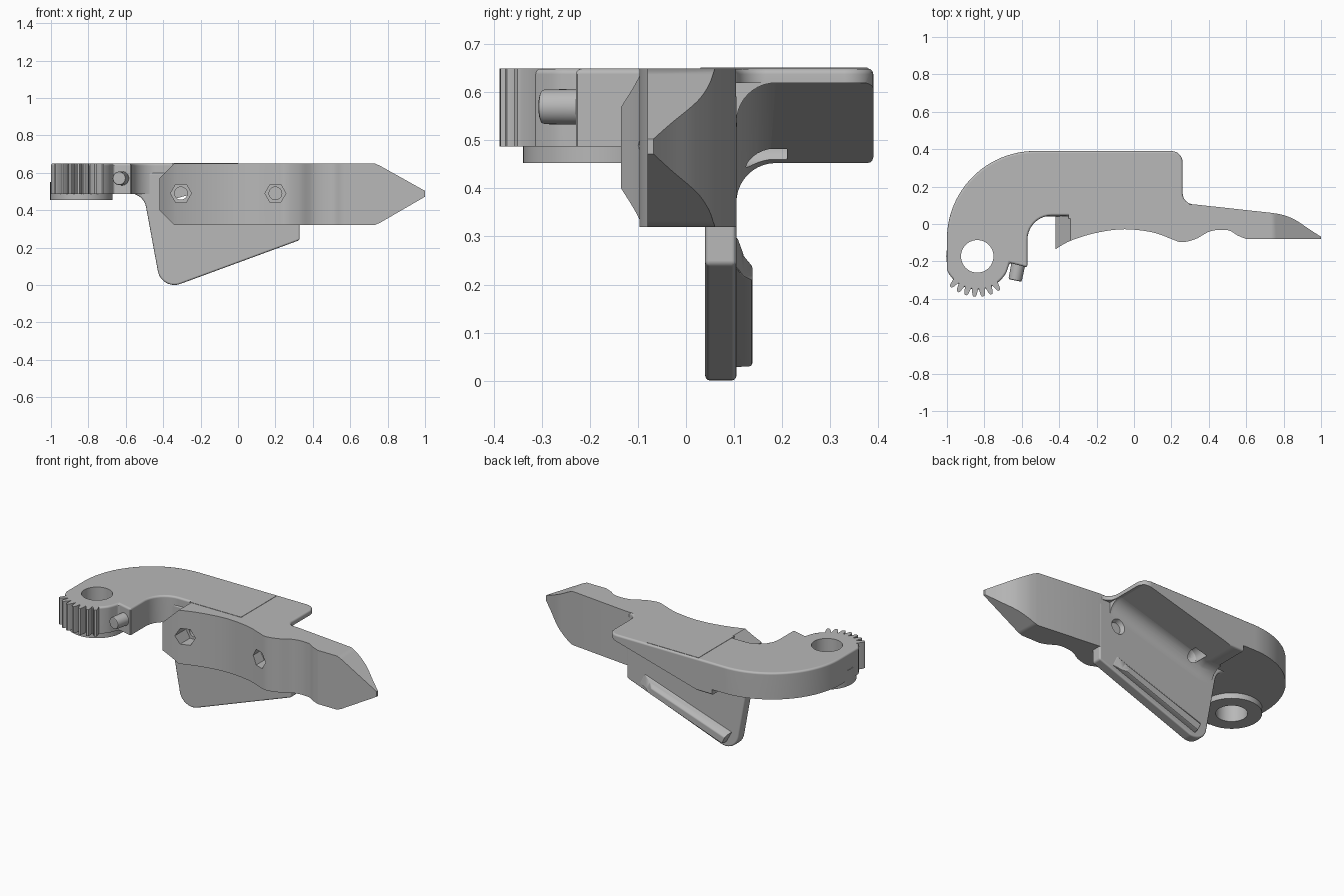
import bpy, bmesh
from math import sin, cos, pi, radians
from mathutils import Vector, Matrix

if "Cube" in bpy.data.objects:
    bpy.data.objects.remove(bpy.data.objects["Cube"])

GREY = bpy.data.materials.new("plain grey")
GREY.use_nodes = True
GREY.diffuse_color = (0.48, 0.48, 0.48, 1)
GREY.node_tree.nodes["Principled BSDF"].inputs["Base Color"].default_value = (0.48, 0.48, 0.48, 1)


def finish(name, bm):
    bmesh.ops.recalc_face_normals(bm, faces=bm.faces)
    mesh = bpy.data.meshes.new(name)
    bm.to_mesh(mesh)
    bm.free()
    mesh.materials.append(GREY)
    ob = bpy.data.objects.new(name, mesh)
    bpy.context.collection.objects.link(ob)
    return ob


def loft(name, rings):
    """Closed solid through matching rings of points."""
    bm = bmesh.new()
    loops = [[bm.verts.new(p) for p in ring] for ring in rings]
    n = len(loops[0])
    for a, b in zip(loops, loops[1:]):
        for i in range(n):
            j = (i + 1) % n
            bm.faces.new((a[i], a[j], b[j], b[i]))
    bm.faces.new(loops[0])
    bm.faces.new(loops[-1])
    return finish(name, bm)


def prism_z(name, pts, z0, z1):
    return loft(name, [[(x, y, z) for x, y in pts] for z in (z0, z1)])


def prism_y(name, pts, y0, y1):
    return loft(name, [[(x, y, z) for x, z in pts] for y in (y0, y1)])


def box_pts(x0, x1, y0, y1):
    return [(x0, y0), (x1, y0), (x1, y1), (x0, y1)]


def arc(cx, cy, r, a0, a1, n):
    steps = [radians(a0 + (a1 - a0) * i / n) for i in range(n + 1)]
    return [(cx + r * cos(a), cy + r * sin(a)) for a in steps]


def smooth(pts, n=6):
    """Rounded path through points."""
    p = [Vector(q) for q in [pts[0]] + pts + [pts[-1]]]
    out = []
    for a, b, c, d in zip(p, p[1:], p[2:], p[3:]):
        for i in range(n):
            t = i / n
            out.append(tuple(0.5 * (2 * b + (c - a) * t + (2 * a - 5 * b + 4 * c - d) * t * t
                                    + (3 * b - a - 3 * c + d) * t ** 3)))
    return out + [pts[-1]]


def rod(name, start, end, r0, r1, sides=32, spin=0.0):
    a, b = Vector(start), Vector(end)
    bm = bmesh.new()
    turn = (b - a).to_track_quat('Z', 'Y').to_matrix().to_4x4()
    place = Matrix.Translation((a + b) / 2) @ turn @ Matrix.Rotation(spin, 4, 'Z')
    bmesh.ops.create_cone(bm, cap_ends=True, segments=sides, radius1=r0, radius2=r1,
                          depth=(b - a).length, matrix=place)
    return finish(name, bm)


def apply(ob, mod):
    bpy.context.view_layer.objects.active = ob
    bpy.ops.object.modifier_apply(modifier=mod.name)


def boolean(ob, cutter, kind='DIFFERENCE'):
    mod = ob.modifiers.new("cut", 'BOOLEAN')
    mod.operation, mod.solver, mod.object = kind, 'EXACT', cutter
    apply(ob, mod)


def bevel(ob, width, segments=3, angle=50):
    mod = ob.modifiers.new("round", 'BEVEL')
    mod.width, mod.segments = width, segments
    mod.limit_method, mod.angle_limit = 'ANGLE', radians(angle)
    apply(ob, mod)


def shade(ob):
    """Smooth curved walls while keeping large faces flat."""
    bpy.ops.object.select_all(action='DESELECT')
    ob.select_set(True)
    bpy.context.view_layer.objects.active = ob
    bpy.ops.object.shade_smooth_by_angle(angle=radians(32))
    mod = ob.modifiers.new("flat_faces", 'WEIGHTED_NORMAL')
    mod.keep_sharp, mod.weight = True, 100


cutters = []
TOP = 0.65

# Pointed front jaw: wavy plan outline trimmed by its pointed front outline
wave = smooth([(-0.42, -0.135), (-0.34, -0.09), (-0.2, -0.047), (-0.05, -0.028), (0.1, -0.045),
               (0.2, -0.08), (0.255, -0.097), (0.33, -0.08), (0.41, -0.038), (0.5, -0.033),
               (0.555, -0.062), (0.6, -0.08)])
back = smooth([(1, -0.068), (0.94, -0.03), (0.88, 0.011), (0.84, 0.033), (0.79, 0.05), (0.74, 0.059)], 4)
jaw = prism_z("front_jaw", wave + [(1, -0.08)] + back
              + [(0.33, 0.104), (-0.335, 0.104), (-0.335, 0.042), (-0.42, 0.042)], 0.32, TOP)
side = [(-0.42, 0.4), (-0.34, 0.32), (0.73, 0.32), (0.76, 0.333), (1, 0.472),
        (1, 0.503), (0.76, 0.637), (0.73, TOP), (-0.34, TOP), (-0.42, 0.57)]
trim = prism_y("jaw_trim", side, -0.4, 0.4)
boolean(jaw, trim, 'INTERSECT')
cutters.append(trim)

# Hooked arm running into the top shelf
GX, GY = -0.838, -0.173
outline = (arc(-0.53, -0.08, 0.47, 180, 90, 24) + arc(0.2, 0.33, 0.06, 90, 0, 6)
           + arc(0.32, 0.165, 0.06, 180, 270, 6) + [(0.32, 0.02), (-0.33, 0.02), (-0.335, 0.045)]
           + arc(-0.44, -0.085, 0.13, 90, 180, 10)
           + [(-0.57, -0.232), (-0.665, -0.208)] + arc(GX, GY, 0.178, -22, -156, 20)[1:])
arm = prism_z("hooked_arm", outline, 0.453, TOP)
bevel(arm, 0.012)
# sloping underside and raised inner end
wedge = prism_y("shelf_wedge", [(-0.37, 0.452), (-0.37, 0.44), (0.5, 0.44), (0.5, 0.62), (0.24, 0.62)],
                0.1, 0.6)
step = prism_z("arm_step", box_pts(-1.2, -0.45, -0.6, 0.6), 0.4, 0.487)
# round boss below the hook, bored through with the arm
boss = rod("pivot_boss", (GX, GY, 0.453), (GX, GY, 0.55), 0.166, 0.166, 64)
bore = rod("pivot_bore", (GX, GY, 0.3), (GX, GY, 0.8), 0.087, 0.087, 48)
for c in (wedge, step, bore):
    boolean(arm, c)
    cutters.append(c)
boolean(boss, bore)

# Thin panel on top of the shelf
panel = prism_z("top_panel", box_pts(-0.35, 0, 0.03, 0.378), 0.645, 0.652)

# Gear teeth around the pivot
teeth = []
for i in range(7):
    a = radians(229 + 12.3 * i)
    out, across = Vector((cos(a), sin(a))), Vector((-sin(a), cos(a)))
    tooth = [Vector((GX, GY)) + out * r + across * w
             for r, w in ((0.15, 0.019), (0.18, 0.016), (0.207, 0.011), (0.216, 0.006),
                          (0.216, -0.006), (0.207, -0.011), (0.18, -0.016), (0.15, -0.019))]
    teeth.append(prism_z("gear_tooth", tooth, 0.487, TOP))

# Peg on the arm end
peg = rod("peg", (-0.612, -0.18, 0.57), (-0.636, -0.302, 0.57), 0.038, 0.036)
bevel(peg, 0.008, 2)

# Hanging rear flap with its stiffening rib
flap = prism_y("rear_flap", arc(-0.58, 0.4, 0.09, 90, 10, 8) + arc(-0.34, 0.09, 0.09, 188, 289, 10)
               + [(0.33, 0.24), (0.33, 0.6), (-0.58, 0.6)], 0.04, 0.105)
bevel(flap, 0.01)
rib_low = [(-0.345, 0.026), (0.24, 0.235), (0.21, 0.3), (-0.385, 0.1)]
rib_mid = [(-0.342, 0.027), (0.19, 0.217), (0.16, 0.262), (-0.37, 0.085)]
rib_high = [(-0.34, 0.028), (0.165, 0.208), (0.14, 0.24), (-0.36, 0.07)]
rib = loft("flap_rib", [[(x, y, z) for x, z in ring]
                        for y, ring in ((0.09, rib_low), (0.106, rib_low),
                                        (0.12, rib_mid), (0.138, rib_high))])
bevel(rib, 0.006, 2, 45)


# Curved fillet joining the flap to the shelf underside
def fillet_ring(x, zt):
    curve = arc(0.187, zt - 0.082, 0.082, 90, 180, 10)
    return [(x, y, z) for y, z in [(0.09, zt + 0.01), (0.187, zt + 0.01)] + curve + [(0.09, zt - 0.082)]]


fillet = loft("underside_fillet", [fillet_ring(-0.462, 0.453), fillet_ring(-0.37, 0.453),
                                   fillet_ring(0.24, 0.62), fillet_ring(0.258, 0.62)])

# Two bolt holes: hexagon pocket in front, round bore, countersink and head clearance behind
for x in (-0.305, 0.2):
    for c in (rod("hex_pocket", (x, -0.3, 0.49), (x, 0.01, 0.49), 0.056, 0.056, 6, pi / 2),
              rod("bolt_bore", (x, -0.3, 0.49), (x, 0.2, 0.49), 0.034, 0.034),
              rod("countersink", (x, 0.08, 0.49), (x, 0.106, 0.49), 0.034, 0.046),
              rod("head_clearance", (x, 0.1055, 0.49), (x, 0.21, 0.49), 0.046, 0.046)):
        for part in (jaw, flap, arm, fillet):
            boolean(part, c)
        cutters.append(c)

for ob in [jaw, arm, boss, panel, peg, flap, rib, fillet] + teeth:
    shade(ob)
for c in cutters:
    bpy.data.objects.remove(c)
